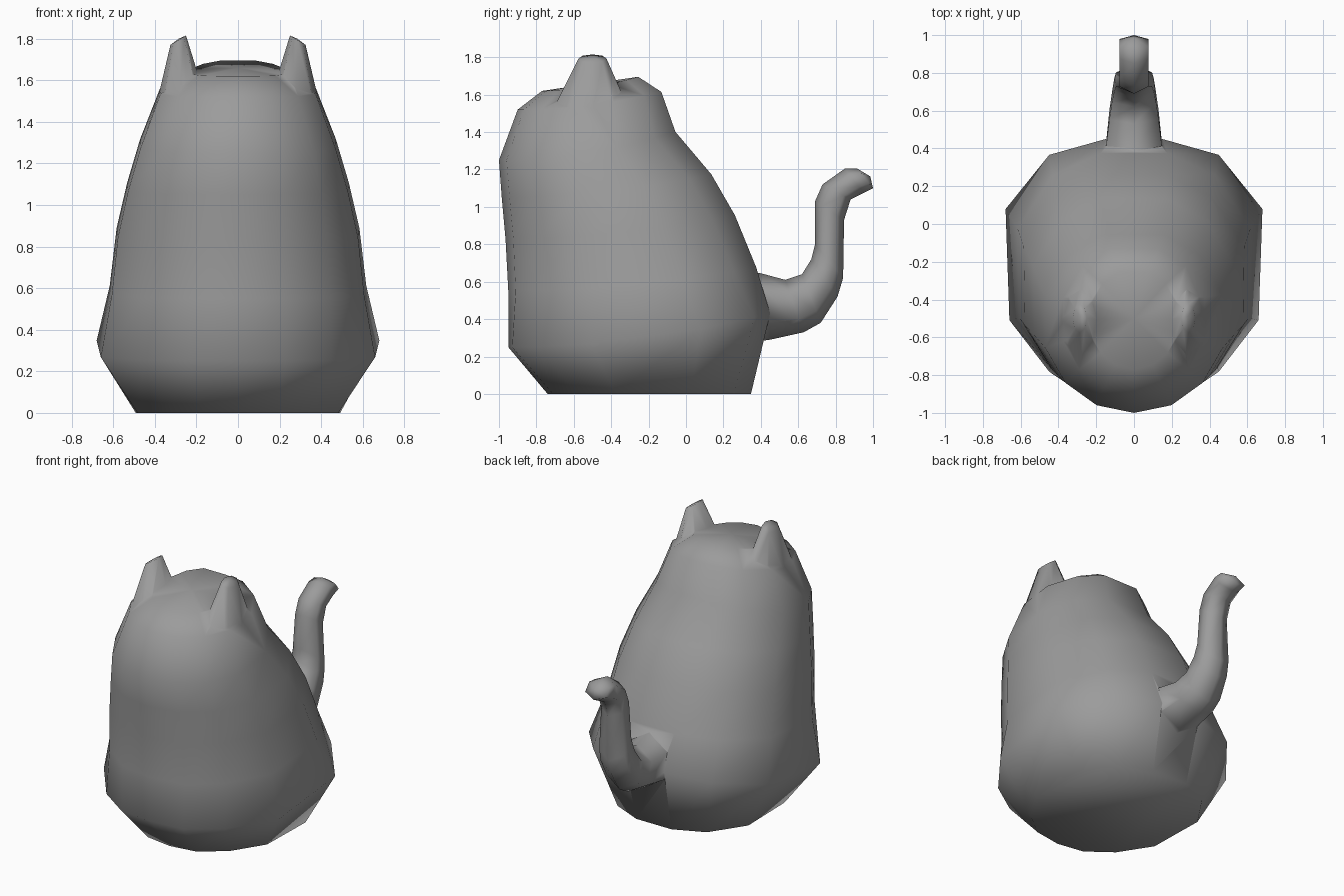
import bpy, bmesh, math

cube = bpy.data.objects.get("Cube")
if cube:
    bpy.data.objects.remove(cube, do_unlink=True)

grey = bpy.data.materials.new("grey")
grey.use_nodes = True
COLOR = (0.33, 0.33, 0.33, 1)
grey.diffuse_color = COLOR
grey.node_tree.nodes["Principled BSDF"].inputs["Base Color"].default_value = COLOR


def loft(name, rings, end_point):
    """Skin a list of equal-length rings, closing the last one to a point."""
    bm = bmesh.new()
    rows = [[bm.verts.new(p) for p in ring] for ring in rings]
    n = len(rows[0])
    for a, b in zip(rows, rows[1:]):
        for i in range(n):
            j = (i + 1) % n
            bm.faces.new((a[i], a[j], b[j], b[i]))
    bm.faces.new(rows[0][::-1])
    tip = bm.verts.new(end_point)
    for i in range(n):
        bm.faces.new((rows[-1][i], rows[-1][(i + 1) % n], tip))
    bmesh.ops.recalc_face_normals(bm, faces=bm.faces)
    mesh = bpy.data.meshes.new(name)
    bm.to_mesh(mesh)
    bm.free()
    mesh.materials.append(grey)
    obj = bpy.data.objects.new(name, mesh)
    bpy.context.collection.objects.link(obj)
    return obj


# Body: half outline of the haunches blends into an ellipse toward the head
HAUNCH = [(0, -1), (.34, -.97), (.66, -.76), (.97, -.37), (1, .47), (.66, .88), (.22, 1)]
OVAL = [(math.sin(t), -math.cos(t)) for t in (0, .42, .84, 1.28, 1.86, 2.36, 2.8)]


def body_ring(z_front, z_back, front, back, width, round_):
    half = [(h[0] + (o[0] - h[0]) * round_, h[1] + (o[1] - h[1]) * round_)
            for h, o in zip(HAUNCH, OVAL)]
    outline = half + [(-u, v) for u, v in half[:0:-1]]
    return [(u * width, (front + back) / 2 + v * (back - front) / 2,
             z_front + (z_back - z_front) * ((v + 1) / 2) ** 2) for u, v in outline]


BODY = [  # front height, back height, front y, back y, half width, roundness
    (0, 0, -.74, .36, .50, .4),
    (.25, .43, -.95, .45, .68, 0),
    (.55, .68, -.95, .395, .63, .5),
    (.83, .96, -.965, .285, .60, .65),
    (1.05, 1.18, -.985, .16, .55, .75),
    (1.25, 1.41, -1.0, -.03, .49, .95),
    (1.52, 1.62, -.90, -.11, .39, .95),
    (1.62, 1.70, -.77, -.24, .24, 1),
]
body = loft("body", [body_ring(*r) for r in BODY], (0, -.5, 1.66))

# Tail: each section runs between an upper and a lower edge point
TAIL = [  # upper y, z, lower y, z, half width
    (.30, .66, .30, .27, .18),
    (.40, .645, .45, .29, .17),
    (.53, .61, .63, .33, .15),
    (.62, .64, .72, .38, .135),
    (.67, .72, .81, .52, .12),
    (.69, .80, .84, .62, .11),
    (.69, 1.03, .845, .93, .09),
    (.73, 1.12, .88, 1.04, .09),
    (.85, 1.205, .95, 1.075, .09),
    (.915, 1.205, 1.0, 1.10, .09),
]


def oval_section(sides, start, end, axis_offset):
    """Points around the span from start to end, swung out along axis_offset."""
    ring = []
    for i in range(sides):
        t = math.tau * i / sides
        s = (1 - math.cos(t)) / 2
        ring.append(tuple(a + (b - a) * s + o * math.sin(t)
                          for a, b, o in zip(start, end, axis_offset)))
    return ring


tail = loft("tail", [oval_section(6, (0, uy, uz), (0, ly, lz), (w, 0, 0))
                     for uy, uz, ly, lz, w in TAIL], (0, .985, 1.163))


# Ears: tapering stubs with a slanted tip, rooted inside the head
def ear(name, side):
    root = oval_section(8, (side * .14, -.51, 1.46), (side * .405, -.51, 1.43), (0, .24, 0))
    top = oval_section(8, (side * .25, -.50, 1.815), (side * .325, -.50, 1.77), (0, .075, 0))
    return loft(name, [root, top], (side * .285, -.49, 1.80))


# Merge everything into one continuous skin
for part in (tail, ear("left_ear", 1), ear("right_ear", -1)):
    union = body.modifiers.new("merge", 'BOOLEAN')
    union.operation = 'UNION'
    union.solver = 'EXACT'
    union.object = part
    bpy.ops.object.select_all(action='DESELECT')
    bpy.context.view_layer.objects.active = body
    body.select_set(True)
    bpy.ops.object.modifier_apply(modifier=union.name)
    bpy.data.objects.remove(part, do_unlink=True)

bpy.ops.object.shade_smooth_by_angle(angle=math.radians(100))
